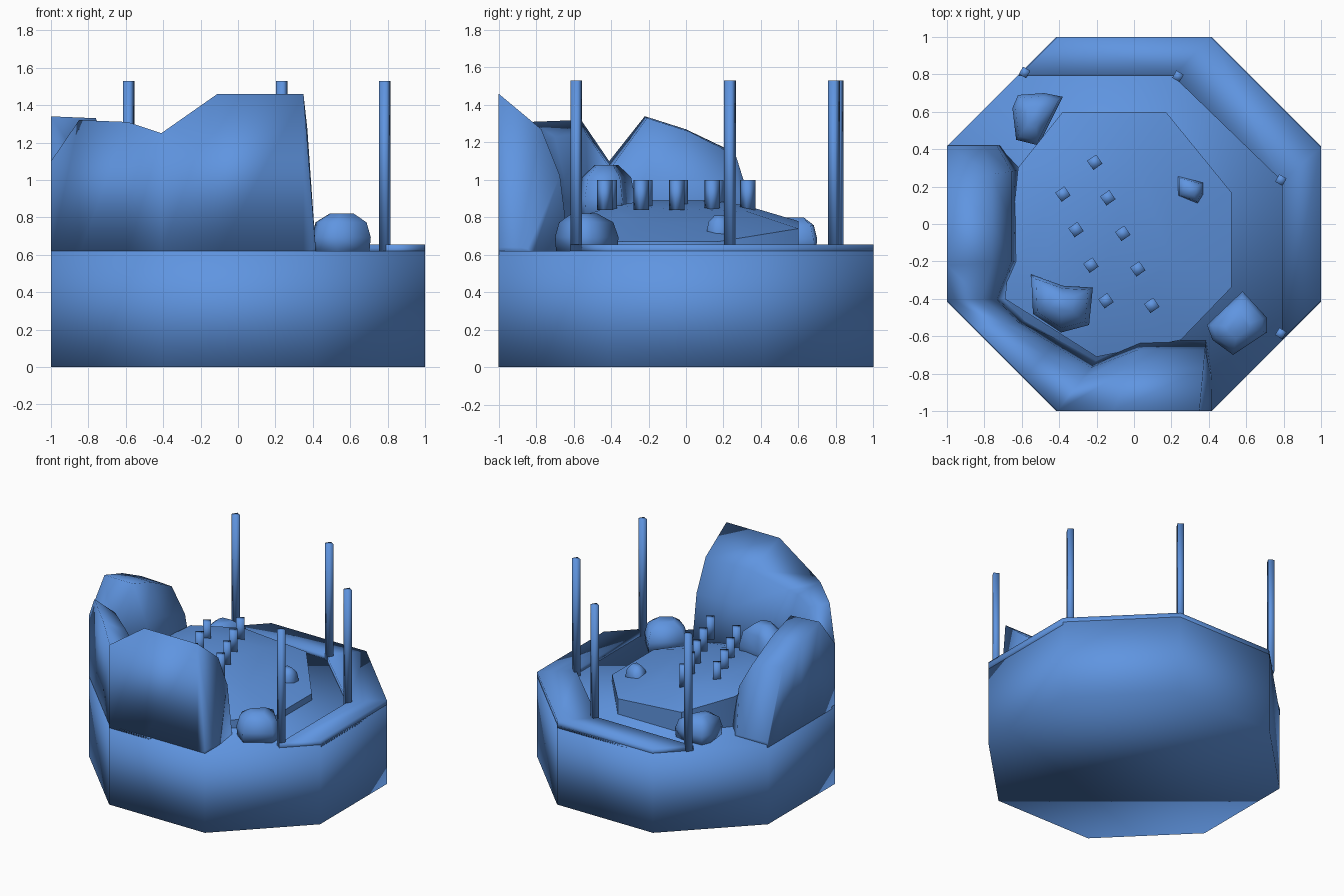
import bpy, bmesh, math

if "Cube" in bpy.data.objects:
    bpy.data.objects.remove(bpy.data.objects["Cube"])

FLOOR = 0.62
blue = bpy.data.materials.new("blue")
blue.diffuse_color = (.115, .30, .75, 1)
blue.use_nodes = True
blue.node_tree.nodes["Principled BSDF"].inputs["Base Color"].default_value = blue.diffuse_color


def finish(name, verts, faces, angle):
    me = bpy.data.meshes.new(name)
    me.from_pydata(verts, [], faces)
    bm = bmesh.new()
    bm.from_mesh(me)
    bmesh.ops.recalc_face_normals(bm, faces=bm.faces)
    bm.to_mesh(me)
    bm.free()
    me.materials.append(blue)
    ob = bpy.data.objects.new(name, me)
    bpy.context.collection.objects.link(ob)
    bpy.ops.object.select_all(action='DESELECT')
    ob.select_set(True)
    bpy.context.view_layer.objects.active = ob
    bpy.ops.object.shade_smooth_by_angle(angle=math.radians(angle))
    return ob


def loft(name, rings, angle=180):
    """Skin equal-length closed rings, with a cap at each end."""
    n = len(rings[0])
    verts = [p for r in rings for p in r]
    faces = [(a * n + i, a * n + (i + 1) % n, (a + 1) * n + (i + 1) % n, (a + 1) * n + i)
             for a in range(len(rings) - 1) for i in range(n)]
    faces += [tuple(range(n)), tuple(range((len(rings) - 1) * n, len(rings) * n))]
    return finish(name, verts, faces, angle)


def shrink(outline, f, cx=None, cy=None):
    if cx is None:
        cx = sum(p[0] for p in outline) / len(outline)
        cy = sum(p[1] for p in outline) / len(outline)
    return [(cx + (x - cx) * f, cy + (y - cy) * f) for x, y in outline]


def square_post(name, x, y, z0, z1, half_diag, turn):
    pts = [(x + half_diag * math.cos(turn + k * math.pi / 2),
            y + half_diag * math.sin(turn + k * math.pi / 2)) for k in range(4)]
    loft(name, [[(px, py, z) for px, py in pts] for z in (z0, z1)])


# octagonal base
R = 1 / math.cos(math.pi / 8)
octagon = [(R * math.cos(math.pi / 8 + k * math.pi / 4),
            R * math.sin(math.pi / 8 + k * math.pi / 4)) for k in range(8)]
loft("base", [[(x, y, z) for x, y in octagon] for z in (0, FLOOR)])

# low rim along the back and right
rim = [((-.41, 1), (-.62, .79)), ((.41, 1), (.21, .79)),
       ((1, .41), (.79, .23)), ((1, -.41), (.79, -.62))]
loft("low_rim", [[(*o, .6), (*o, .655), (*i, .655), (*i, .6)] for o, i in rim])

# rocky wall round the left and front: outer point, inner point, height, inward drop
wall = [((-1, .42), (-.69, .42), .64, 0),
        ((-1, .23), (-.6, .29), 1.16, .03),
        ((-1, 0), (-.6, .02), 1.27, .01),
        ((-1, -.22), (-.6, -.2), 1.34, .01),
        ((-1, -.41), (-.69, -.4), 1.10, .04),
        ((-.85, -.56), (-.58, -.52), 1.32, .07),
        ((-.59, -.82), (-.4, -.62), 1.31, .08),
        ((-.41, -1), (-.2, -.73), 1.25, .08),
        ((-.11, -1), (.04, -.62), 1.46, .19),
        ((.35, -1), (.385, -.62), 1.46, .19),
        ((.415, -1), (.415, -.82), .64, 0)]
sections = []
for o, i, top, drop in wall:
    def at(t, z):
        return (o[0] + (i[0] - o[0]) * t, o[1] + (i[1] - o[1]) * t, z)
    shelf = top - drop
    sections.append([at(0, .6), at(0, top), at(.6, shelf),
                     at(.86, FLOOR + (shelf - FLOOR) * .62), at(1, .6)])
loft("rock_wall", sections)

# sloping central mound
outline = [(-.38, .6), (.17, .6), (.52, .17), (.52, -.34), (.25, -.62),
           (-.2, -.71), (-.69, -.4), (-.62, .3)]
edge_z = [.78, .74, .67, .67, .69, .76, .85, .85]
inner_z = [.86, .83, .77, .77, .81, .86, .89, .89]
inner = shrink(outline, .55, -.2, 0)
loft("mound", [[(x, y, .6) for x, y in outline],
               [(x, y, z) for (x, y), z in zip(outline, edge_z)],
               [(x, y, z) for (x, y), z in zip(inner, inner_z)]], angle=45)

# tall posts on the rim
for k, (x, y) in enumerate([(-.585, .81), (.235, .79), (.785, .235), (.785, -.585)]):
    square_post(f"tall_post_{k + 1}", x, y, .62, 1.53, .032, math.radians(15))

# short stakes on the mound
stakes = [(-.21, .33), (-.38, .16), (-.14, .14), (-.31, -.03), (-.06, -.05),
          (-.23, -.22), (.02, -.24), (-.15, -.41), (.095, -.435)]
for k, (x, y) in enumerate(stakes):
    square_post(f"stake_{k + 1}", x, y, .84, 1.0, .042, math.radians(80))

# boulders: plan outline, bottom, top
boulders = [
    ([(-.65, .62), (-.62, .69), (-.48, .7), (-.38, .68), (-.47, .5), (-.51, .42), (-.63, .45)], .61, .80),
    ([(.23, .26), (.37, .22), (.37, .16), (.34, .11), (.23, .15)], .66, .81),
    ([(-.55, -.27), (-.38, -.33), (-.22, -.34), (-.24, -.54), (-.39, -.58), (-.54, -.48)], .78, 1.08),
    ([(.39, -.54), (.58, -.36), (.71, -.5), (.71, -.58), (.53, -.7), (.42, -.62)], .61, .82)]
for k, (pts, z0, z1) in enumerate(boulders):
    h = z1 - z0
    loft(f"boulder_{k + 1}", [[(x, y, z0 + h * t) for x, y in shrink(pts, f)]
                              for f, t in ((.95, 0), (1, .4), (.85, .78), (.4, 1))])
